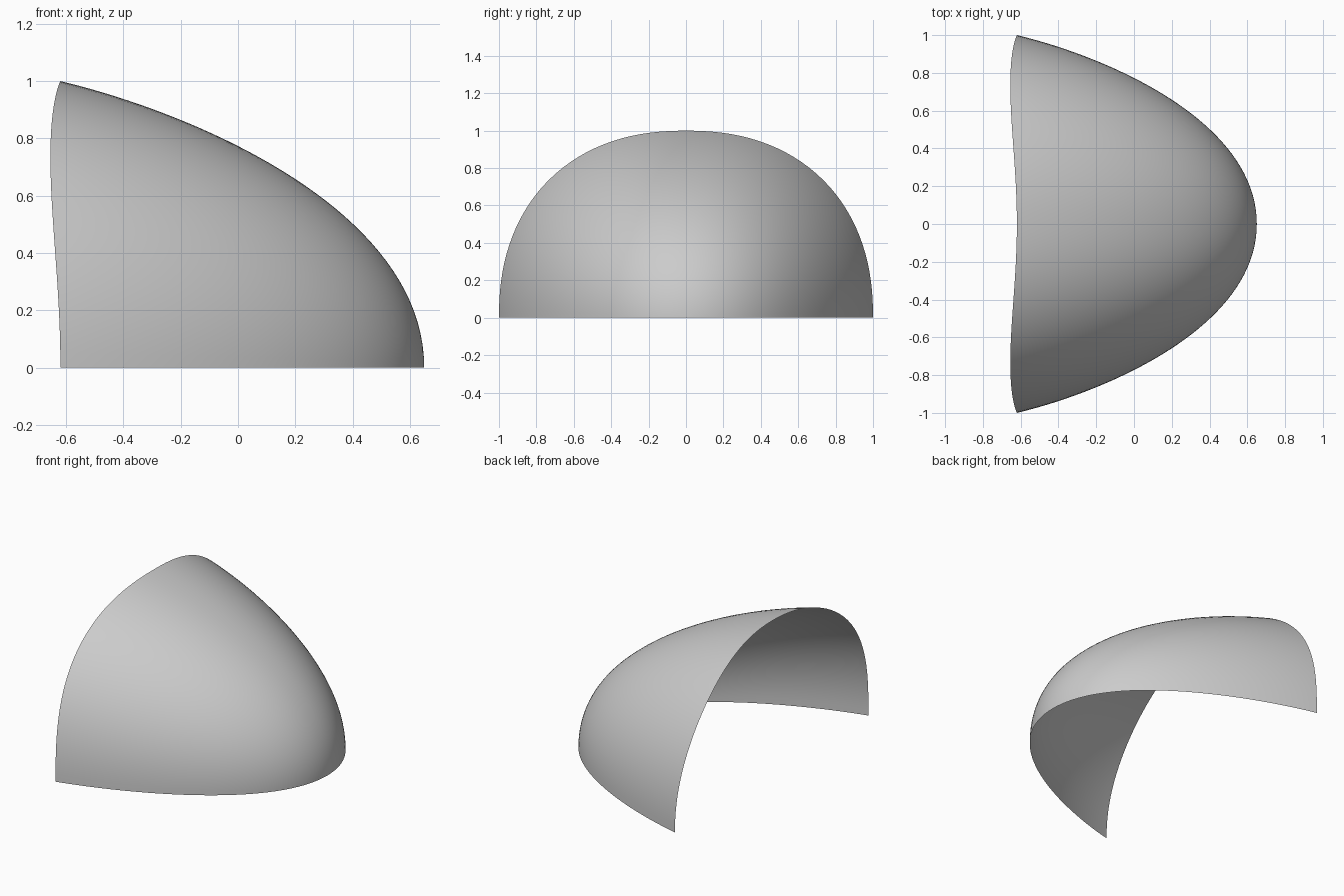
import bpy, bmesh
from math import sin, cos, pi
from mathutils import Vector
from mathutils.geometry import interpolate_bezier

if "Cube" in bpy.data.objects:
    bpy.data.objects.remove(bpy.data.objects["Cube"])

RINGS, SEGS = 40, 64

# Side profile from nose tip to open rim: (x, radius)
profile = interpolate_bezier(Vector((0.65, 0)), Vector((0.65, 0.545)),
                             Vector((-0.14, 0.885)), Vector((-0.62, 1)), RINGS + 1)


def shell_point(x, r, a):
    # Cross-section goes from round at the nose to slightly squarish at the rim
    n = 2 + 0.25 * r
    c, s = cos(a), max(sin(a), 0)
    k = r / (abs(c) ** n + s ** n) ** (1 / n)
    # Rim sweeps slightly backwards on the diagonals
    return (x - 0.035 * r ** 3 * sin(2 * a) ** 2, k * c, k * s)


# Open half-dome shell
bm = bmesh.new()
tip = bm.verts.new((profile[0].x, 0, 0))
rings = [[bm.verts.new(shell_point(p.x, p.y, pi * j / SEGS)) for j in range(SEGS + 1)]
         for p in profile[1:]]
for j in range(SEGS):
    bm.faces.new((tip, rings[0][j], rings[0][j + 1]))
    for inner, outer in zip(rings, rings[1:]):
        bm.faces.new((inner[j], outer[j], outer[j + 1], inner[j + 1]))
for f in bm.faces:
    f.smooth = True

# Face normals outwards
bm.normal_update()
if sum(f.normal.dot(f.calc_center_median()) for f in bm.faces) < 0:
    bmesh.ops.reverse_faces(bm, faces=bm.faces[:])

mesh = bpy.data.meshes.new("half_dome_shell")
bm.to_mesh(mesh)
bm.free()
shell = bpy.data.objects.new("half_dome_shell", mesh)
bpy.context.collection.objects.link(shell)
